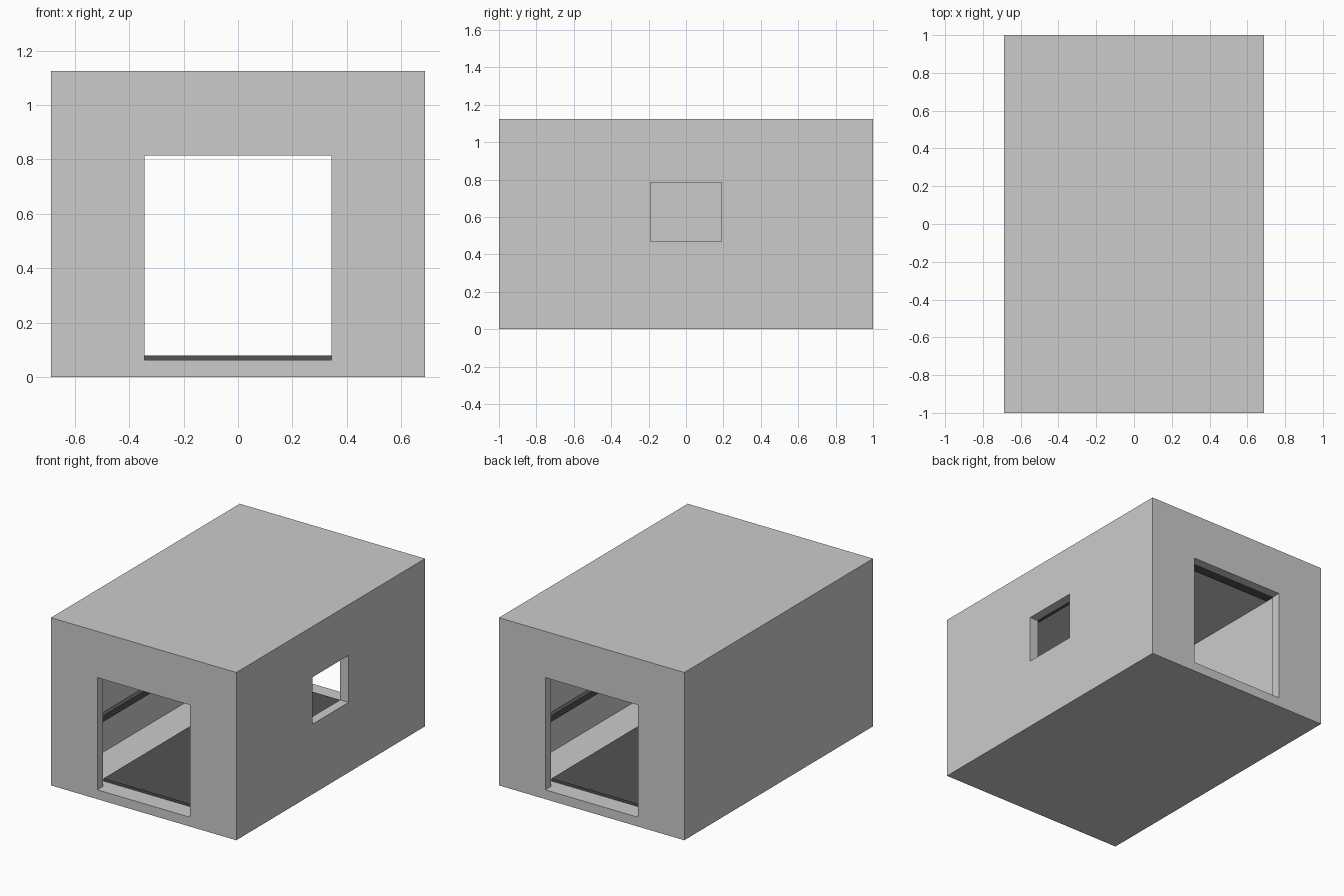
import bpy

if "Cube" in bpy.data.objects:
    bpy.data.objects.remove(bpy.data.objects["Cube"])


def box(name, lo, hi, color=None):
    # Axis-aligned box between two corners
    bpy.ops.mesh.primitive_cube_add(size=1, location=[(a + b) / 2 for a, b in zip(lo, hi)])
    ob = bpy.context.object
    ob.name = name
    ob.scale = [b - a for a, b in zip(lo, hi)]
    bpy.ops.object.transform_apply(location=False, rotation=False, scale=True)
    if color:
        ob.data.materials.append(color)
    return ob


dark = bpy.data.materials.new("dark_grey")
dark.diffuse_color = (0.08, 0.085, 0.09, 1)
dark.use_nodes = True
dark.node_tree.nodes["Principled BSDF"].inputs["Base Color"].default_value = dark.diffuse_color

W, L, H, T = 0.6875, 1.0, 1.125, 0.0625

# Hollow shell with a passage through both ends and one side window
shell = box("shell", (-W, -L, 0), (W, L, H))
cutters = [
    box("room_cutter", (-W + T, -L + T, T), (W - T, L - T, H - T)),
    box("doorway_cutter", (-0.344, -1.2, T), (0.344, 1.2, 0.815)),
    box("window_cutter", (0.5, -0.19, 0.47), (0.9, 0.19, 0.785)),
]
for c in cutters:
    m = shell.modifiers.new("cut", 'BOOLEAN')
    m.operation = 'DIFFERENCE'
    m.solver = 'EXACT'
    m.object = c
    bpy.context.view_layer.objects.active = shell
    bpy.ops.object.modifier_apply(modifier=m.name)
    bpy.data.objects.remove(c, do_unlink=True)

# Dark floor mat
box("floor_mat", (-0.385, -0.875, T), (0.385, 0.875, 0.08), dark)

# Wall rails and door header boxes, mirrored on both sides
for s, side in ((-1, "left"), (1, "right")):
    xs = sorted((s * (W - T), s * (W - T - 0.03)))
    box(side + "_wall_rail", (xs[0], -0.875, 0.29), (xs[1], 0.875, 0.33), dark)
for s, side in ((-1, "front"), (1, "back")):
    ys = sorted((s * (L - T), s * (L - T - 0.07)))
    box(side + "_door_header", (-0.35, ys[0], 0.82), (0.35, ys[1], 0.9), dark)

# Header above the window
box("window_header", (W - T - 0.06, -0.25, 0.82), (W - T, 0.25, 0.9), dark)
